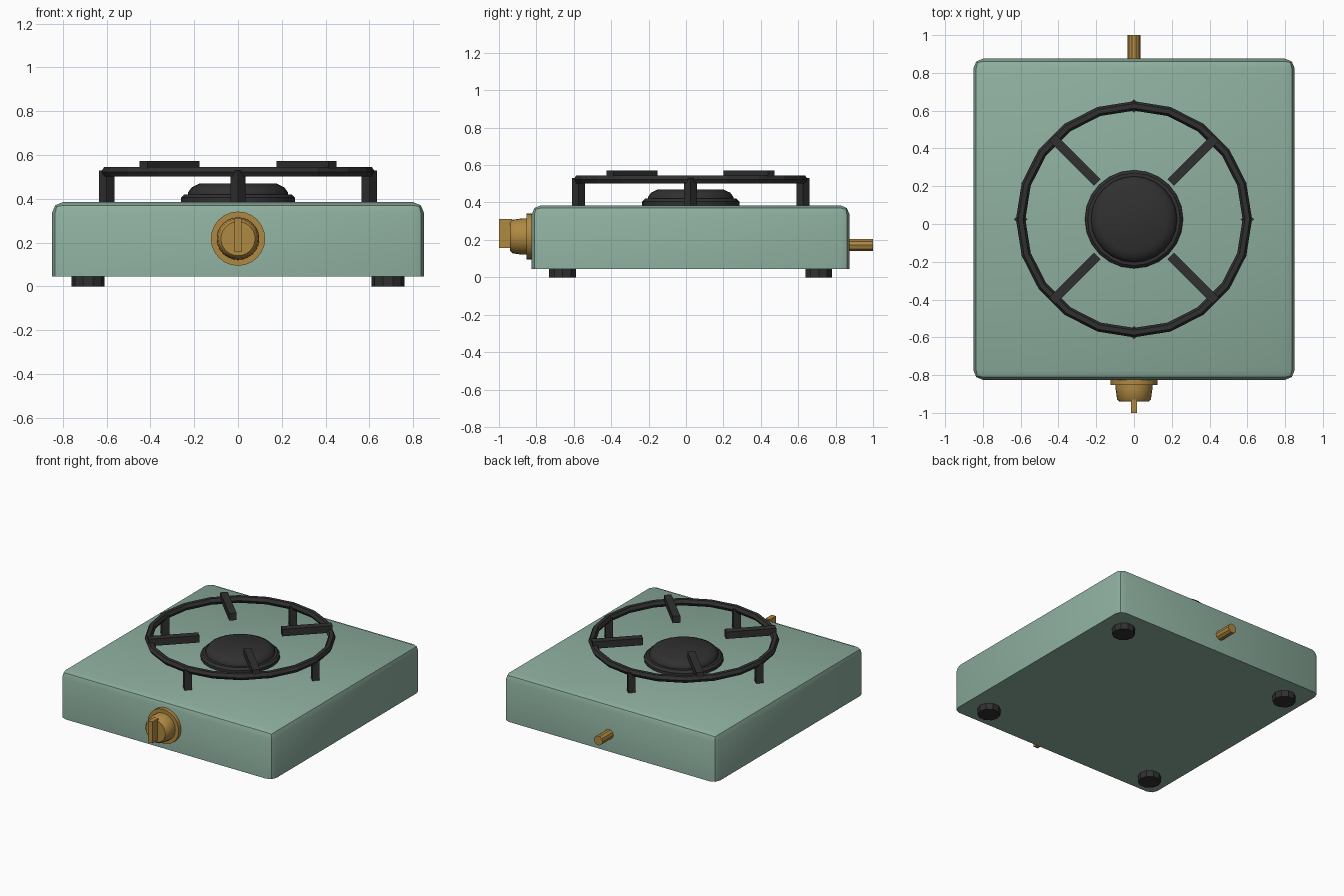
import bpy, bmesh, math
from mathutils import Matrix, Vector

if "Cube" in bpy.data.objects:
    bpy.data.objects.remove(bpy.data.objects["Cube"])

CY = 0.025  # body centre in y


def material(name, rgb):
    m = bpy.data.materials.new(name)
    m.diffuse_color = (*rgb, 1)
    m.use_nodes = True
    m.node_tree.nodes["Principled BSDF"].inputs["Base Color"].default_value = m.diffuse_color
    return m


GREEN = material("sage_green", (0.27, 0.43, 0.345))
IRON = material("black_iron", (0.03, 0.03, 0.031))
BRASS = material("brass", (0.43, 0.25, 0.055))


def finish(name, bm, mat, smooth=None):
    bmesh.ops.recalc_face_normals(bm, faces=bm.faces[:])
    me = bpy.data.meshes.new(name)
    bm.to_mesh(me)
    bm.free()
    me.materials.append(mat)
    ob = bpy.data.objects.new(name, me)
    bpy.context.collection.objects.link(ob)
    if smooth:
        bpy.ops.object.select_all(action='DESELECT')
        ob.select_set(True)
        bpy.context.view_layer.objects.active = ob
        bpy.ops.object.shade_smooth_by_angle(angle=math.radians(smooth))
    return ob


def box(name, size, matrix, mat):
    bm = bmesh.new()
    bmesh.ops.create_cube(bm, size=1, matrix=matrix @ Matrix.Diagonal((*size, 1)))
    return finish(name, bm, mat)


def lathe(name, profile, sides, matrix, mat, smooth=None, phase=0.0):
    """Closed solid of revolution about local z from (radius, height) points."""
    bm = bmesh.new()
    rings = []
    for r, z in profile:
        angles = [phase + 2 * math.pi * i / sides for i in range(sides)]
        rings.append([bm.verts.new(matrix @ Vector((r * math.cos(a), r * math.sin(a), z)))
                      for a in angles])
    for a, b in zip(rings, rings[1:]):
        for i in range(sides):
            j = (i + 1) % sides
            bm.faces.new((a[i], a[j], b[j], b[i]))
    bm.faces.new(rings[0])
    bm.faces.new(rings[-1])
    return finish(name, bm, mat, smooth)


# Body: box with rounded vertical and top edges, sharp bottom
bm = bmesh.new()
bmesh.ops.create_cube(bm, size=1, matrix=Matrix.Translation((0, CY, 0.215))
                      @ Matrix.Diagonal((1.7, 1.7, 0.34, 1)))
edges = [e for e in bm.edges if max(v.co.z for v in e.verts) > 0.3]
bmesh.ops.bevel(bm, geom=edges, offset=0.05, segments=2, profile=0.5, affect='EDGES')
finish("body", bm, GREEN, 40)

# Feet
for sx in (-1, 1):
    for sy in (-1, 1):
        lathe("foot", [(0.075, 0), (0.075, 0.05)], 10,
              Matrix.Translation((sx * 0.685, CY + sy * 0.685, 0)), IRON)

# Burner base and cap
at_burner = Matrix.Translation((0, CY, 0))
lathe("burner_base", [(0.26, 0.38), (0.26, 0.405), (0.245, 0.42), (0.2, 0.422)], 24,
      at_burner, IRON, 35)
lathe("burner_cap", [(0.228, 0.415), (0.228, 0.43), (0.212, 0.452), (0.175, 0.47)], 24,
      at_burner, IRON, 40)

# Pan support ring: 20 sides, hexagonal section
bm = bmesh.new()
N, M = 20, 6
grid = []
for i in range(N):
    a = 2 * math.pi * i / N
    row = []
    for j in range(M):
        b = 2 * math.pi * j / M
        r = 0.6 + 0.025 * math.cos(b)
        row.append(bm.verts.new((r * math.cos(a), CY + r * math.sin(a),
                                 0.523 + 0.025 * math.sin(b))))
    grid.append(row)
for i in range(N):
    for j in range(M):
        p, q, k = grid[i], grid[(i + 1) % N], (j + 1) % M
        bm.faces.new((p[j], q[j], q[k], p[k]))
finish("support_ring", bm, IRON)

# Support posts and radial bars
for i in range(4):
    turn = at_burner @ Matrix.Rotation(i * math.pi / 2, 4, 'Z')
    lathe("support_post", [(0.035, 0.38), (0.035, 0.53)], 4,
          turn @ Matrix.Translation((0.6, 0, 0)), IRON)
    diagonal = turn @ Matrix.Rotation(math.pi / 4, 4, 'Z')
    box("support_bar", (0.335, 0.05, 0.05),
        diagonal @ Matrix.Translation((0.4425, 0, 0.547)), IRON)

# Control knob: flange, rounded body and grip, local z pointing forward
knob = Matrix.Translation((0, -0.825, 0.218)) @ Matrix.Rotation(math.pi / 2, 4, 'X')
lathe("knob_flange", [(0.124, -0.01), (0.124, 0.028)], 24, knob, BRASS, 40)
lathe("knob_body", [(0.097, 0.02), (0.097, 0.05), (0.09, 0.102), (0.078, 0.115)], 24,
      knob, BRASS, 40)
box("knob_grip", (0.034, 0.07, 0.155), Matrix.Translation((0, -0.965, 0.234)), BRASS)

# Gas inlet pipe at the back
lathe("gas_inlet", [(0.034, 0), (0.034, 0.15)], 10,
      Matrix.Translation((0, 0.85, 0.172)) @ Matrix.Rotation(-math.pi / 2, 4, 'X'), BRASS, 30)
